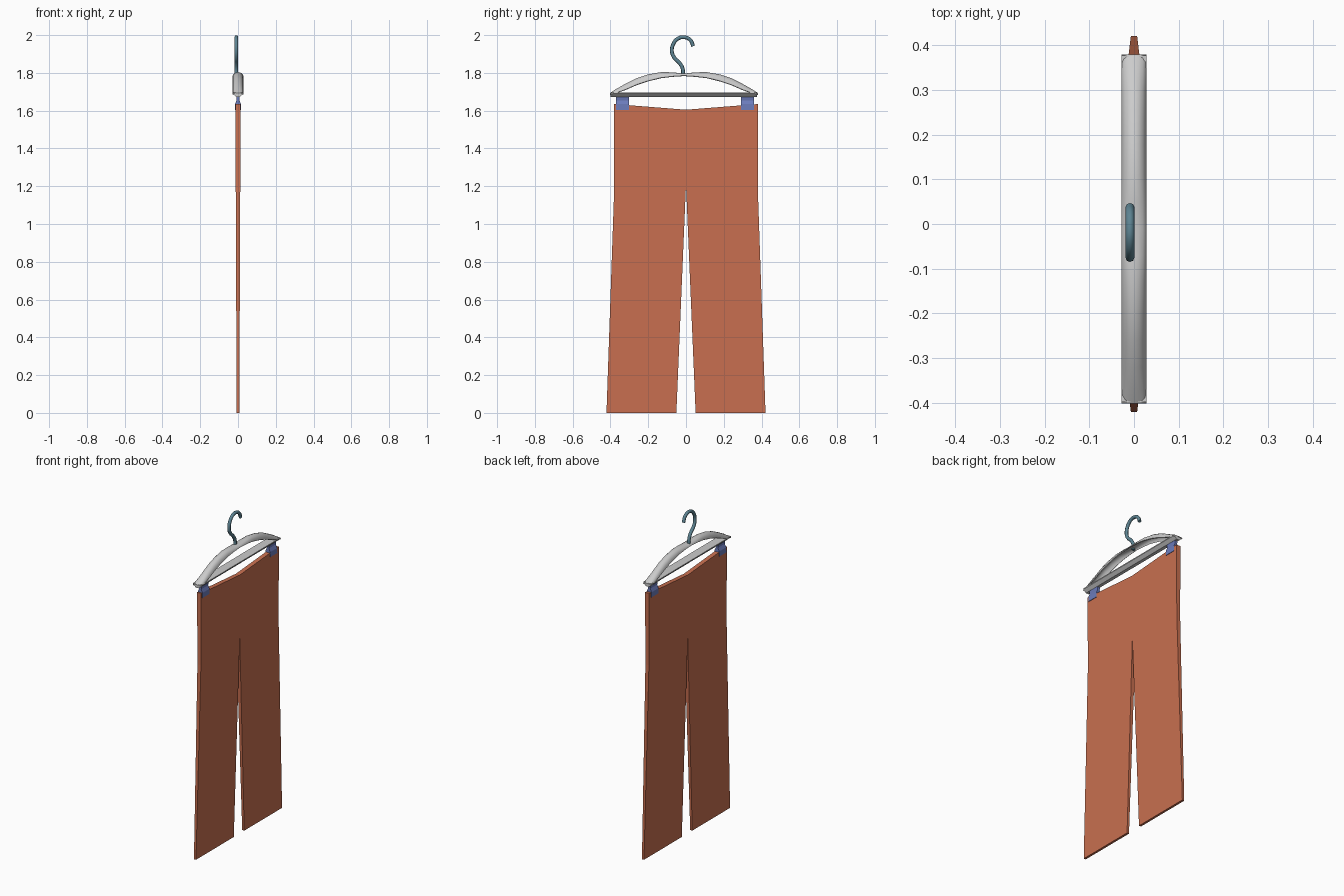
import bpy, bmesh, math

if "Cube" in bpy.data.objects:
    bpy.data.objects.remove(bpy.data.objects["Cube"])


def material(name, color):
    m = bpy.data.materials.new(name)
    m.diffuse_color = (*color, 1)
    m.use_nodes = True
    m.node_tree.nodes["Principled BSDF"].inputs["Base Color"].default_value = m.diffuse_color
    return m


def make_object(name, verts, faces, mat=None, smooth=False):
    me = bpy.data.meshes.new(name)
    me.from_pydata(verts, [], faces)
    bm = bmesh.new()
    bm.from_mesh(me)
    bmesh.ops.recalc_face_normals(bm, faces=bm.faces)
    bm.to_mesh(me)
    bm.free()
    ob = bpy.data.objects.new(name, me)
    bpy.context.collection.objects.link(ob)
    if mat:
        me.materials.append(mat)
    if smooth:
        bpy.ops.object.select_all(action='DESELECT')
        ob.select_set(True)
        bpy.context.view_layer.objects.active = ob
        bpy.ops.object.shade_smooth_by_angle(angle=math.radians(40))
    return ob


def loft(name, rings, mat=None, smooth=False):
    """Closed skin over a row of equal closed rings."""
    n = len(rings[0])
    verts = [v for r in rings for v in r]
    faces = [(i * n + j, i * n + (j + 1) % n, (i + 1) * n + (j + 1) % n, (i + 1) * n + j)
             for i in range(len(rings) - 1) for j in range(n)]
    faces += [tuple(range(n)), tuple(range(len(verts) - n, len(verts)))]
    return make_object(name, verts, faces, mat, smooth)


orange = material("cloth", (0.58, 0.16, 0.08))
blue = material("clip_plastic", (0.15, 0.20, 0.50))
steel = material("hook_metal", (0.11, 0.23, 0.29))
CY = -0.011  # hanger centre

# Trousers: flat outline (y, z, half thickness), two halves sharing the centre seam
half = [(0, 1.605, .014), (0.38, 1.635, .014), (0.38, 1.19, .012),
        (0.421, 0, .007), (0.051, 0, .007), (0, 1.21, .012)]
outline = half + [(-y, z, t) for y, z, t in half[4:0:-1]]
n = len(outline)
verts = [(s * t, y, z) for s in (1, -1) for y, z, t in outline]
right, left = [(0, 1, 2, 5), (5, 2, 3, 4)], [(0, 5, 8, 9), (5, 6, 7, 8)]
sides = right + left
faces = sides + [tuple(i + n for i in f) for f in sides]
faces += [(i, (i + 1) % n, (i + 1) % n + n, i + n) for i in range(n)]
make_object("trousers", verts, faces, orange)

# Hanger arch: crowned hollow section, deepest halfway along each arm
arm = [(0, 1.796, .010), (.06, 1.803, .021), (.12, 1.804, .029), (.19, 1.792, .034),
       (.25, 1.772, .034), (.31, 1.742, .030), (.36, 1.714, .020), (.391, 1.694, .008)]
rings = []
for y, z, d in [(-y, z, d) for y, z, d in arm[:0:-1]] + arm:
    outer = [(.028 * math.cos(math.pi * k / 8), CY + y,
              z - d + d * math.sin(math.pi * k / 8)) for k in range(9)]
    inner = [(x * .85, yy, max(z - d + (zz - z + d) * .8 - .003, z - d - .003))
             for x, yy, zz in reversed(outer)]
    rings.append(outer + inner)
loft("hanger_arch", rings, smooth=True)

# Lower bar: wedge section, wide on top
section = [(.028, 1.696), (.028, 1.690), (.010, 1.673), (-.010, 1.673), (-.028, 1.690), (-.028, 1.696)]
loft("hanger_bar", [[(x, CY + y, z) for x, z in section] for y in (-.388, .388)])

# Clips gripping the waistband
grip = [(.010, 1.677), (.007, 1.655), (.016, 1.635), (.017, 1.604)]
grip += [(-x, z) for x, z in reversed(grip)]
for side, cy in (("left", -.336), ("right", .326)):
    loft("clip_" + side, [[(x, cy + w, z) for x, z in grip] for w in (-.034, .034)], blue)

# Hook: bevelled curve
cu = bpy.data.curves.new("hook", 'CURVE')
cu.dimensions = '3D'
cu.bevel_depth = .010
cu.bevel_resolution = 2
cu.resolution_u = 4
cu.use_fill_caps = True
path = [(-.016, 1.785), (-.017, 1.82), (-.034, 1.852), (-.062, 1.88), (-.075, 1.915), (-.066, 1.955),
        (-.042, 1.982), (-.01, 1.989), (.022, 1.975), (.038, 1.942)]
sp = cu.splines.new('BEZIER')
sp.bezier_points.add(len(path) - 1)
for p, (y, z) in zip(sp.bezier_points, path):
    p.co = (-.009, y, z)
    p.handle_left_type = p.handle_right_type = 'AUTO'
cu.materials.append(steel)
bpy.context.collection.objects.link(bpy.data.objects.new("hook", cu))
